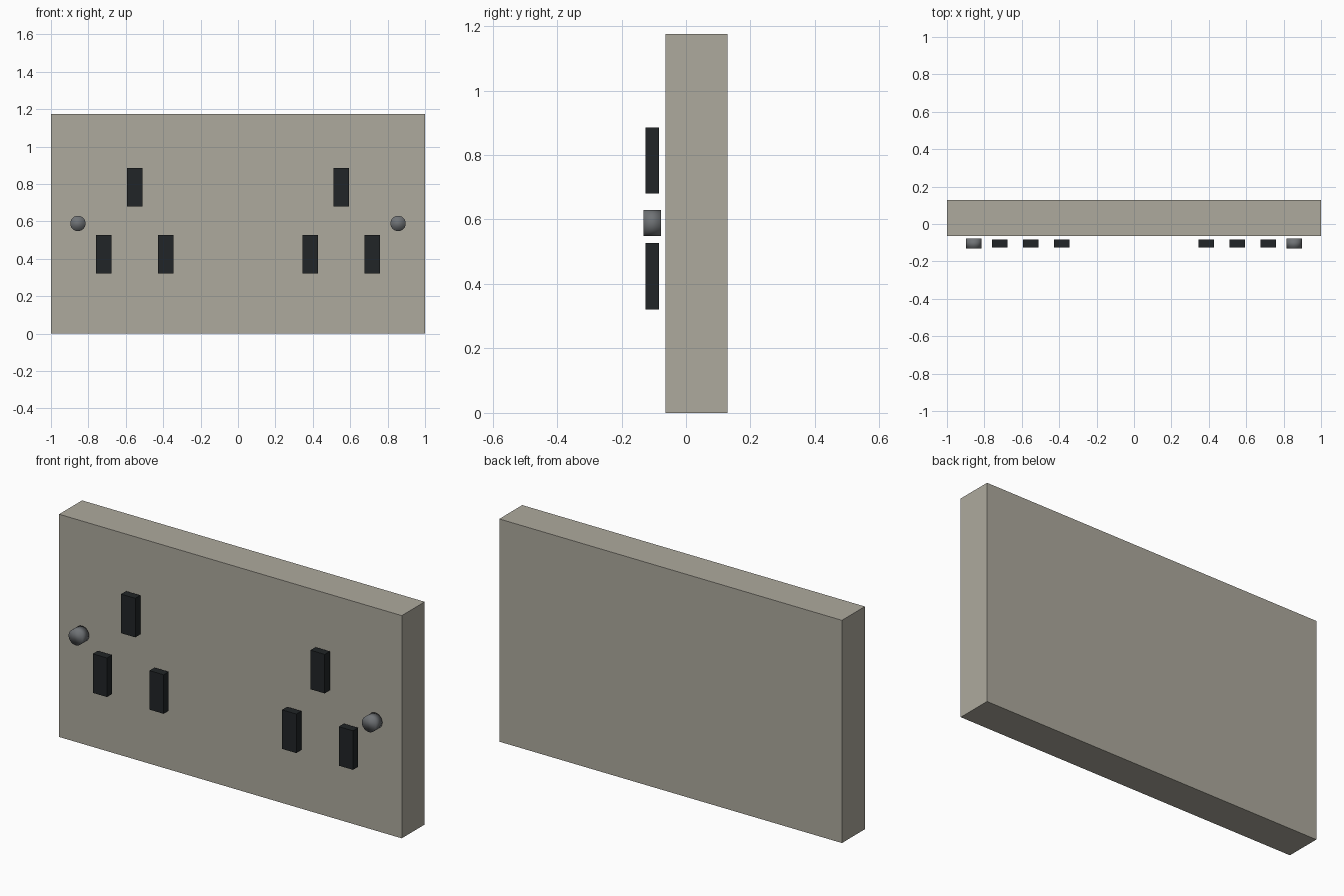
import bpy

if "Cube" in bpy.data.objects:
    bpy.data.objects.remove(bpy.data.objects["Cube"])


def material(name, rgb):
    m = bpy.data.materials.new(name)
    m.diffuse_color = (*rgb, 1)
    m.use_nodes = True
    m.node_tree.nodes["Principled BSDF"].inputs["Base Color"].default_value = m.diffuse_color
    return m


def box(name, center, size, mat):
    bpy.ops.mesh.primitive_cube_add(size=1, location=center)
    ob = bpy.context.object
    ob.name = name
    ob.scale = size
    bpy.ops.object.transform_apply(location=False, rotation=False, scale=True)
    ob.data.materials.append(mat)
    return ob


def screw(name, center, mat):
    bpy.ops.mesh.primitive_cylinder_add(vertices=24, radius=0.041, depth=0.054,
                                        location=center, rotation=(1.5707963, 0, 0))
    ob = bpy.context.object
    ob.name = name
    bpy.ops.object.shade_smooth()
    ob.data.materials.append(mat)
    return ob


HEIGHT = 1.175
plastic = material("warm_grey_plastic", (0.42, 0.40, 0.34))
dark = material("dark_slot", (0.015, 0.018, 0.02))
metal = material("screw_metal", (0.16, 0.17, 0.18))

# Wall plate
box("wall_plate", (0, 0.0325, HEIGHT / 2), (2, 0.191, HEIGHT), plastic)

# Two mirrored sockets: three pin slots and a fixing screw each
for side, label in ((-1, "left"), (1, "right")):
    for pin, x, z in (("earth", 0.553, 0.783), ("outer", 0.718, 0.424), ("inner", 0.387, 0.424)):
        box(f"{label}_{pin}_slot", (side * x, -0.105, z), (0.083, 0.042, 0.206), dark)
    screw(f"{label}_fixing_screw", (side * 0.856, -0.1045, 0.589), metal)
